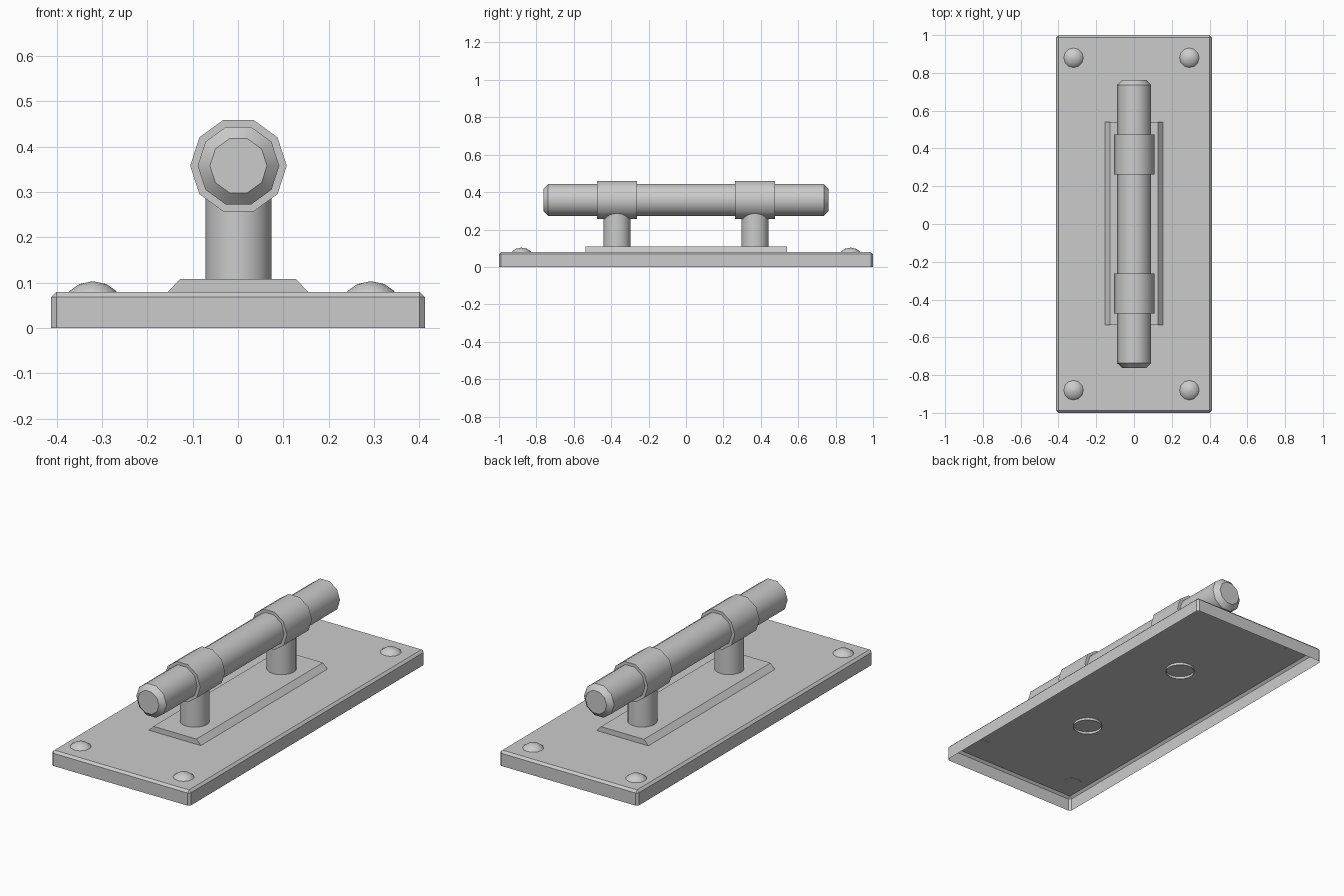
import bpy, bmesh, math
from mathutils import Matrix, Vector

if "Cube" in bpy.data.objects:
    bpy.data.objects.remove(bpy.data.objects["Cube"], do_unlink=True)

GREY = (0.6, 0.6, 0.6, 1)
metal = bpy.data.materials.new("grey metal")
metal.use_nodes = True
metal.diffuse_color = GREY
metal.node_tree.nodes["Principled BSDF"].inputs["Base Color"].default_value = GREY


def finish(name, bm, smooth=False):
    bmesh.ops.recalc_face_normals(bm, faces=bm.faces)
    mesh = bpy.data.meshes.new(name)
    bm.to_mesh(mesh)
    bm.free()
    mesh.materials.append(metal)
    obj = bpy.data.objects.new(name, mesh)
    bpy.context.collection.objects.link(obj)
    if smooth:
        bpy.ops.object.select_all(action="DESELECT")
        obj.select_set(True)
        bpy.context.view_layer.objects.active = obj
        bpy.ops.object.shade_smooth_by_angle(angle=math.radians(40))
    return obj


def turned(name, profile, sides, location, along_y=False, caps=(True, True)):
    """Rings of (radius, distance) joined into a turned part."""
    bm = bmesh.new()
    rings = []
    for r, d in profile:
        angles = [math.tau * i / sides for i in range(sides)]
        rings.append([bm.verts.new((r * math.cos(a), r * math.sin(a), d)) for a in angles])
    for low, high in zip(rings, rings[1:]):
        for i in range(sides):
            j = (i + 1) % sides
            bm.faces.new((low[i], low[j], high[j], high[i]))
    for ring, cap in zip((rings[0], rings[-1]), caps):
        if cap:
            bm.faces.new(ring)
    turn = Matrix.Rotation(-math.pi / 2, 4, "X") if along_y else Matrix()
    bm.transform(Matrix.Translation(Vector(location)) @ turn)
    return finish(name, bm, smooth=True)


# Mounting plate: a shallow shell, open underneath, with chamfered edges
bm = bmesh.new()
bmesh.ops.create_cube(bm, size=1)
bm.transform(Matrix.Translation((0, 0, 0.04)) @ Matrix.Diagonal((0.824, 2, 0.08, 1)))
bottom = [f for f in bm.faces if f.calc_center_median().z < 0.01]
bmesh.ops.delete(bm, geom=bottom, context="FACES_ONLY")
edges = [e for e in bm.edges if not e.is_boundary]
bmesh.ops.bevel(bm, geom=edges, offset=0.012, segments=1, affect="EDGES")
finish("mounting_plate", bm)

# Raised backing strip with sloped long sides
bm = bmesh.new()
bmesh.ops.create_cube(bm, size=1)
for v in bm.verts:
    top = v.co.z > 0
    v.co.x *= 0.256 if top else 0.308
    v.co.y = v.co.y * 1.076 + 0.002
    v.co.z = 0.108 if top else 0.08
finish("backing_strip", bm)

# Handle bar with chamfered ends
CENTRE_Z = 0.358
turned("handle_bar",
       [(0.063, -0.763), (0.09, -0.737), (0.09, 0.737), (0.063, 0.763)],
       10, (0.001, 0, CENTRE_Z), along_y=True)

# Posts and the collars that grip the bar
for side, y in (("front", -0.369), ("back", 0.369)):
    turned(side + "_collar", [(0.1065, -0.106), (0.1065, 0.106)],
           10, (0.001, y, CENTRE_Z), along_y=True)
    turned(side + "_post", [(0.073, 0.066), (0.073, 0.32)],
           20, (0.001, y, 0), caps=(False, True))

# Domed screw heads at the corners
for side, y in (("front", -0.88), ("back", 0.88)):
    for hand, x in (("right", -0.32), ("left", 0.293)):
        turned(f"{side}_{hand}_screw",
               [(0.053, 0.078), (0.051, 0.082), (0.03, 0.097), (0.002, 0.103)],
               12, (x, y, 0))
